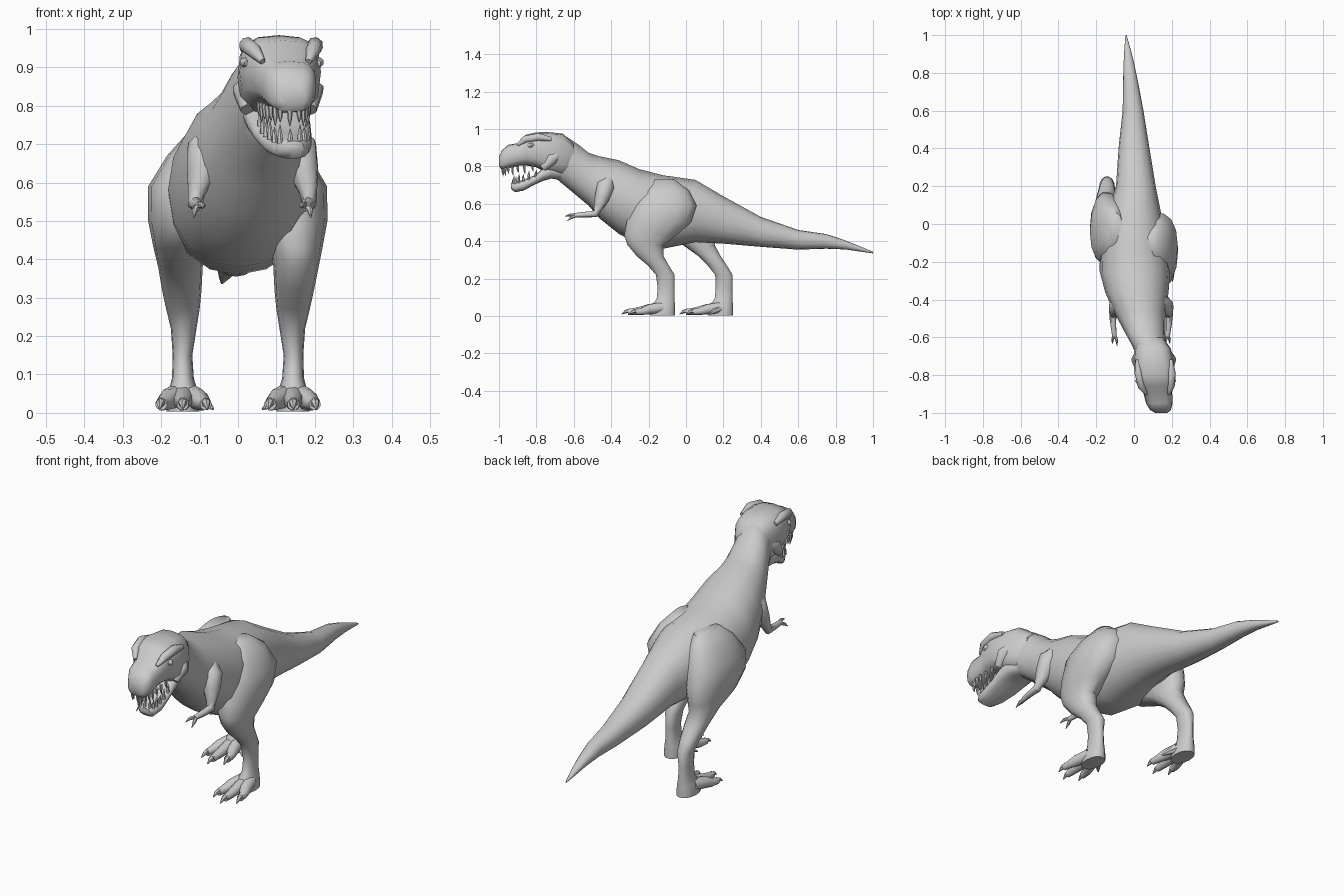
import bpy, bmesh
from math import cos, sin, pi
from mathutils import Vector


def power(v, e):
    return (abs(v) ** e) * (1 if v >= 0 else -1)


def skin(name, rings, angle=50):
    """Closed smooth mesh stretched over a list of equal-length point rings."""
    bm = bmesh.new()
    rows = [[bm.verts.new(p) for p in r] for r in rings]
    n = len(rows[0])
    for a, b in zip(rows, rows[1:]):
        for i in range(n):
            j = (i + 1) % n
            bm.faces.new((a[i], a[j], b[j], b[i]))
    bm.faces.new(rows[0])
    bm.faces.new(rows[-1])
    bmesh.ops.recalc_face_normals(bm, faces=bm.faces)
    me = bpy.data.meshes.new(name)
    bm.to_mesh(me)
    bm.free()
    ob = bpy.data.objects.new(name, me)
    bpy.context.collection.objects.link(ob)
    bpy.context.view_layer.objects.active = ob
    ob.select_set(True)
    bpy.ops.object.shade_smooth_by_angle(angle=angle * pi / 180)
    ob.select_set(False)
    return ob


def loft_y(name, stations, n=16, square=2.0):
    """Upright sections: (y, x centre, top, bottom, half width)."""
    e = 2 / square
    rings = []
    for y, x, top, bot, hw in stations:
        zc, hh = (top + bot) / 2, (top - bot) / 2
        rings.append([(x + hw * power(cos(2 * pi * i / n), e), y,
                       zc + hh * power(sin(2 * pi * i / n), e)) for i in range(n)])
    return skin(name, rings)


def loft_z(name, stations, side, n=14):
    """Level sections: (z, y front, y back, x inner, x outer)."""
    rings = []
    for z, y0, y1, x0, x1 in stations:
        rings.append([(side * ((x0 + x1) / 2 + (x1 - x0) / 2 * power(cos(2 * pi * i / n), .9)),
                       (y0 + y1) / 2 + (y1 - y0) / 2 * power(sin(2 * pi * i / n), .9), z)
                      for i in range(n)])
    return skin(name, rings)


def tube(name, points, n=8):
    """Tapered limb through (x, y, z, radius) points."""
    ps = [Vector(p[:3]) for p in points]
    rings = []
    for k, p in enumerate(ps):
        d = (ps[min(k + 1, len(ps) - 1)] - ps[max(k - 1, 0)]).normalized()
        u = d.cross(Vector((0.3, 0.1, 1))).normalized()
        v = d.cross(u)
        r = points[k][3]
        rings.append([p + r * (u * cos(2 * pi * i / n) + v * sin(2 * pi * i / n)) for i in range(n)])
    return skin(name, rings)


# Tail, trunk and neck in one skin
loft_y("body", [
    (1.0, -.042, .343, .335, .003), (.93, -.035, .373, .345, .016), (.85, -.027, .405, .356, .028),
    (.75, -.018, .438, .36, .04), (.6, -.005, .46, .355, .055), (.4, 0, .53, .37, .082),
    (.2, .01, .64, .387, .105), (.05, 0, .728, .395, .145), (-.12, 0, .752, .36, .18),
    (-.25, .005, .785, .38, .187), (-.36, .015, .833, .44, .168), (-.46, .03, .853, .52, .14),
    (-.52, .045, .872, .59, .122), (-.58, .06, .92, .64, .105), (-.64, .08, .96, .69, .092),
    (-.70, .1, .965, .74, .085)], square=2.15)

# Skull and snout
loft_y("skull", [
    (-.60, .085, .925, .77, .07), (-.66, .1, .975, .75, .095), (-.74, .106, .984, .765, .107),
    (-.80, .11, .982, .795, .106), (-.855, .117, .97, .805, .092), (-.89, .125, .925, .805, .077),
    (-.95, .134, .916, .79, .07), (-.985, .14, .885, .784, .055), (-1.0, .145, .85, .8, .032)],
    square=2.9)

# Lower jaw, dropped open
loft_y("lower_jaw", [
    (-.66, .088, .82, .725, .07), (-.72, .098, .815, .735, .085), (-.765, .105, .79, .722, .083),
    (-.81, .115, .752, .702, .076), (-.87, .13, .728, .67, .062), (-.915, .14, .716, .662, .045),
    (-.935, .145, .708, .68, .025)], square=2.7)

# Brow ridges, eyes and nostril bumps on both sides of the head
for s, word in ((-1, "left"), (1, "right")):
    tube(word + "_brow", [(.107 + s * .088, -.72, .945, .012), (.112 + s * .088, -.79, .957, .022),
                          (.118 + s * .078, -.86, .945, .02), (.124 + s * .06, -.9, .915, .008)])
    tube(word + "_eye", [(.114 + s * .09, -.815, .915, .008), (.114 + s * .097, -.83, .913, .013),
                         (.116 + s * .092, -.845, .911, .008)])
    tube(word + "_cheek", [(.1 + s * .07, -.67, .87, .02), (.105 + s * .085, -.72, .84, .035),
                           (.106 + s * .08, -.765, .79, .02)])

# Teeth follow the U-shaped jaw rims: straight sides, rounded front
for name, count, z_tip, rim in (
        ("upper_tooth", 15, -1, lambda c, s: (.135 + .062 * c - .02 * (1 - s), -.8 - .18 * s, .806 - .018 * s)),
        ("lower_tooth", 13, 1, lambda c, s: (.136 + .06 * c - .022 * (1 - s), -.785 - .14 * s, .755 - .047 * s))):
    for k in range(count):
        a = pi * (k + .3) / (count - .4)
        x, y, z = rim(power(cos(a), .6), power(sin(a), .8))
        h = .042 if k % 2 else .032
        tube(name, [(x, y, z - z_tip * .008, .008), (x, y, z + z_tip * h * .5, .006),
                    (x, y + .004, z + z_tip * h, .0008)], 6)

# Legs: the right one steps forward, the left one trails
right = [(.73, -.17, -.06, .06, .13), (.67, -.24, .02, .04, .185), (.59, -.295, .06, .03, .232),
         (.5, -.322, .03, .05, .233), (.43, -.334, -.05, .08, .22), (.38, -.315, -.12, .092, .21),
         (.32, -.265, -.118, .095, .198), (.27, -.205, -.09, .1, .187), (.22, -.162, -.06, .108, .175)]
left = [(.72, -.1, .06, .06, .14), (.67, -.17, .1, .04, .185), (.59, -.22, .14, .03, .234),
        (.5, -.22, .165, .05, .234), (.43, -.15, .17, .08, .22), (.38, -.02, .155, .092, .208),
        (.32, .065, .187, .095, .198), (.27, .115, .22, .1, .187), (.22, .155, .25, .108, .175)]
shin = [(.15, -.092, 0, .119, .17), (.09, -.098, 0, .115, .172), (.06, -.125, .002, .106, .18),
        (.03, -.135, .002, .1, .186), (.003, -.135, .002, .1, .186)]
for word, side, thigh, heel in (("right", 1, right, -.06), ("left", -1, left, .25)):
    loft_z(word + "_leg", thigh + [(z, heel + a, heel + b, c, d) for z, a, b, c, d in shin], side)
    # Three spread toes, each ending in a claw, and a small inner toe
    for dx, length in ((-.058, .215), (.002, .25), (.058, .21)):
        x = .142
        tube(word + "_toe", [(side * (x + dx * .3), heel - .07, .045, .03),
                             (side * (x + dx * .65), heel - .14, .036, .028),
                             (side * (x + dx * .9), heel - length * .83, .025, .02),
                             (side * (x + dx), heel - length, .022, .016)])
        tube(word + "_claw", [(side * (x + dx * .98), heel - length + .01, .028, .013),
                              (side * (x + dx * 1.04), heel - length - .012, .024, .01),
                              (side * (x + dx * 1.08), heel - length - .034, .01, .002)], 6)
    tube(word + "_inner_toe", [(side * .115, heel - .07, .04, .02), (side * .085, heel - .1, .025, .014),
                               (side * .064, heel - .125, .01, .003)], 6)

# Short arms with two fingers
for word, side, off in (("right", 1, 0), ("left", -1, .075)):
    def at(x, y, z, r):
        return (side * x + off, y, z, r)
    tube(word + "_arm", [at(.13, -.40, .74, .025), at(.158, -.43, .69, .05), at(.17, -.45, .63, .042),
                         at(.183, -.472, .575, .024), at(.187, -.485, .545, .02), at(.185, -.53, .543, .016),
                         at(.18, -.58, .54, .013), at(.178, -.595, .538, .012)])
    for dx, dy, dz in ((-.014, -.062, .002), (.012, -.05, -.024)):
        tube(word + "_finger", [at(.178, -.58, .54, .009), at(.178 + dx * .8, -.585 + dy * .5, .54 + dz * .5, .008),
                                at(.178 + dx, -.585 + dy, .532 + dz, .001)], 6)
